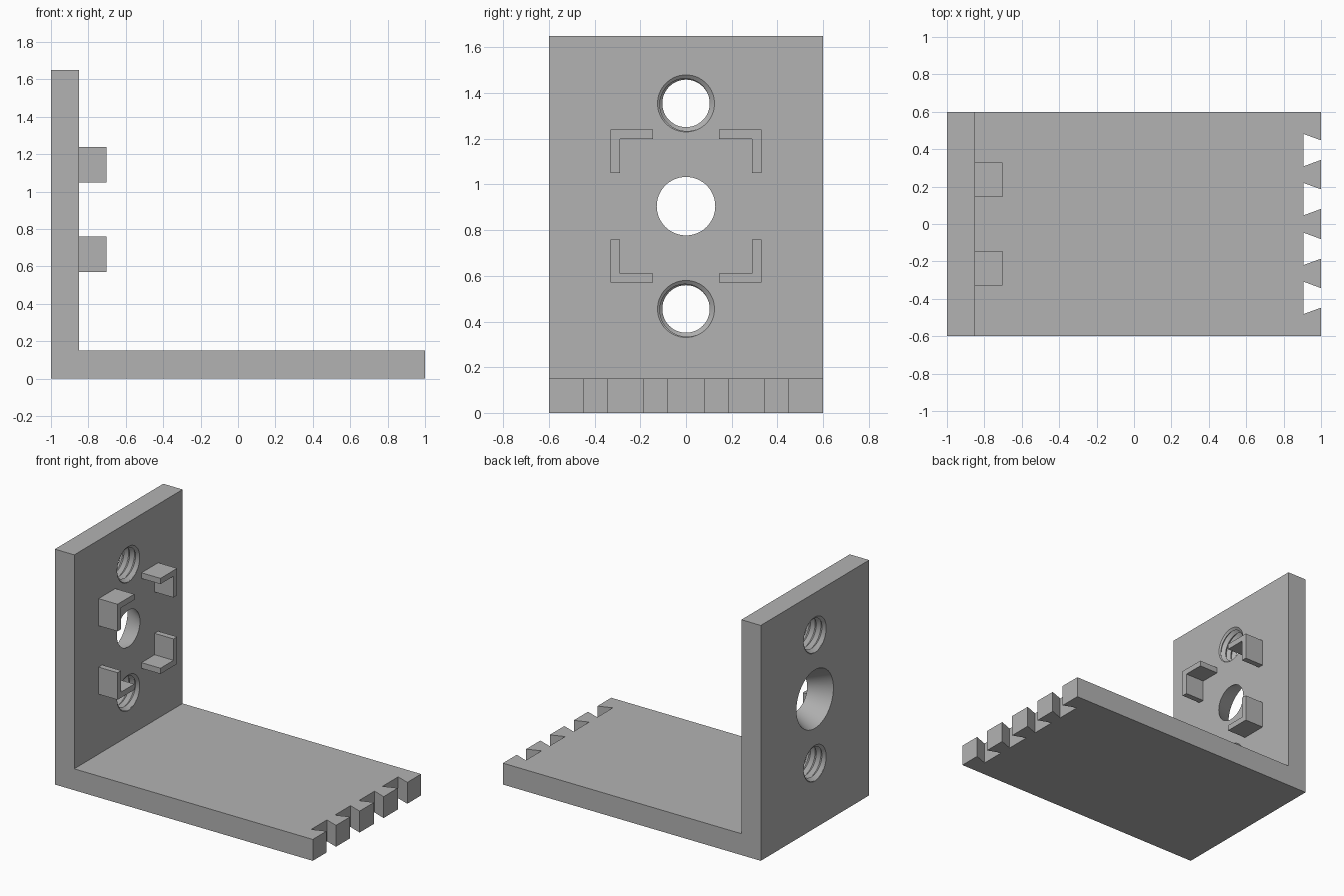
import bpy, bmesh
from math import cos, sin, pi
from mathutils import Matrix, Vector

old = bpy.data.objects.get("Cube")
if old:
    bpy.data.objects.remove(old, do_unlink=True)

grey = bpy.data.materials.new("plain grey")
grey.use_nodes = True
grey.diffuse_color = (0.45, 0.45, 0.45, 1)
grey.node_tree.nodes["Principled BSDF"].inputs["Base Color"].default_value = grey.diffuse_color

BACK, FACE, MID = -1.0, -0.85, 0.905   # wall back, wall face, hole pattern centre


def finish(name, bm):
    bmesh.ops.recalc_face_normals(bm, faces=bm.faces)
    mesh = bpy.data.meshes.new(name)
    bm.to_mesh(mesh)
    bm.free()
    mesh.materials.append(grey)
    obj = bpy.data.objects.new(name, mesh)
    bpy.context.collection.objects.link(obj)
    return obj


def prism(name, points, depth):
    """Extrude a closed outline of 3D points along a vector."""
    bm = bmesh.new()
    face = bm.faces.new([bm.verts.new(p) for p in points])
    out = bmesh.ops.extrude_face_region(bm, geom=[face])
    verts = [v for v in out["geom"] if isinstance(v, bmesh.types.BMVert)]
    bmesh.ops.translate(bm, verts=verts, vec=Vector(depth))
    return finish(name, bm)


def cone(name, x0, x1, r0, r1, z):
    bm = bmesh.new()
    place = Matrix.Translation(((x0 + x1) / 2, 0, z)) @ Matrix.Rotation(pi / 2, 4, 'Y')
    bmesh.ops.create_cone(bm, cap_ends=True, segments=64, radius1=r0, radius2=r1,
                          depth=x1 - x0, matrix=place)
    return finish(name, bm)


def thread(name, z, inner=0.104, outer=0.125, pitch=0.045, n=48, turns=7):
    """Closed screw solid: crest and root helices joined by sloping strips."""
    bm = bmesh.new()
    start = (BACK + FACE) / 2 - pitch * (turns + 0.5) / 2

    def helix(radius, shift, count):
        return [bm.verts.new((start + pitch * (i / n + shift),
                              radius * cos(2 * pi * i / n),
                              z + radius * sin(2 * pi * i / n))) for i in range(count)]
    total = n * turns
    crest = helix(inner, 0, total + 1)
    root = helix(outer, 0.5, total - n + 1)
    for i in range(total - n):
        bm.faces.new((crest[i], crest[i + 1], root[i + 1], root[i]))
        bm.faces.new((root[i], root[i + 1], crest[i + 1 + n], crest[i + n]))
    # End caps as fans around the axis
    for loop, x in ((crest[:n + 1] + [root[0]], start),
                    (crest[-n - 1:] + [root[-1]], start + pitch * turns)):
        hub = bm.verts.new((x, 0, z))
        for a, b in zip(loop, loop[1:] + loop[:1]):
            bm.faces.new((hub, a, b))
    return finish(name, bm)


def cut(target, cutter):
    cutter.hide_render = True
    mod = target.modifiers.new("cut", 'BOOLEAN')
    mod.operation, mod.solver, mod.object = 'DIFFERENCE', 'EXACT', cutter
    bpy.context.view_layer.objects.active = target
    bpy.ops.object.modifier_apply(modifier=mod.name)
    bpy.data.objects.remove(cutter, do_unlink=True)


# Angle plate: wall and base in one piece
outline = [(BACK, 0), (1, 0), (1, 0.15), (FACE, 0.15), (FACE, 1.65), (BACK, 1.65)]
plate = prism("angle_plate", [(x, -0.6, z) for x, z in outline], (0, 1.2, 0))

# Dovetail notches along the free end of the base
for y in (-0.395, -0.133, 0.133, 0.395):
    notch = [(0.905, -0.087), (1.02, -0.045), (1.02, 0.045), (0.905, 0.087)]
    cut(plate, prism("notch_cutter", [(x, y + w, -0.1) for x, w in notch], (0, 0, 0.4)))

# Tapered centre hole
cut(plate, cone("taper_cutter", BACK - 0.01, FACE + 0.01, 0.21, 0.123, MID))

# Threaded holes with a small lead-in on each side
for z in (MID - 0.45, MID + 0.45):
    cut(plate, thread("thread_cutter", z))
    cut(plate, cone("lead_in_cutter", FACE - 0.015, FACE + 0.01, 0.105, 0.138, z))
    cut(plate, cone("lead_in_cutter", BACK - 0.01, BACK + 0.015, 0.138, 0.105, z))

# Four corner brackets on the wall face
corner = [(0.145, 0.335), (0.33, 0.335), (0.33, 0.145), (0.29, 0.145), (0.29, 0.295), (0.145, 0.295)]
for side, sy in (("left", 1), ("right", -1)):
    for level, sz in (("upper", 1), ("lower", -1)):
        prism(f"{level}_{side}_bracket",
              [(FACE, sy * y, MID + sz * z) for y, z in corner], (0.147, 0, 0))

# Smooth the round holes, keep hard edges
bpy.ops.object.select_all(action='DESELECT')
plate.select_set(True)
bpy.context.view_layer.objects.active = plate
bpy.ops.object.shade_smooth_by_angle(angle=pi / 6)
